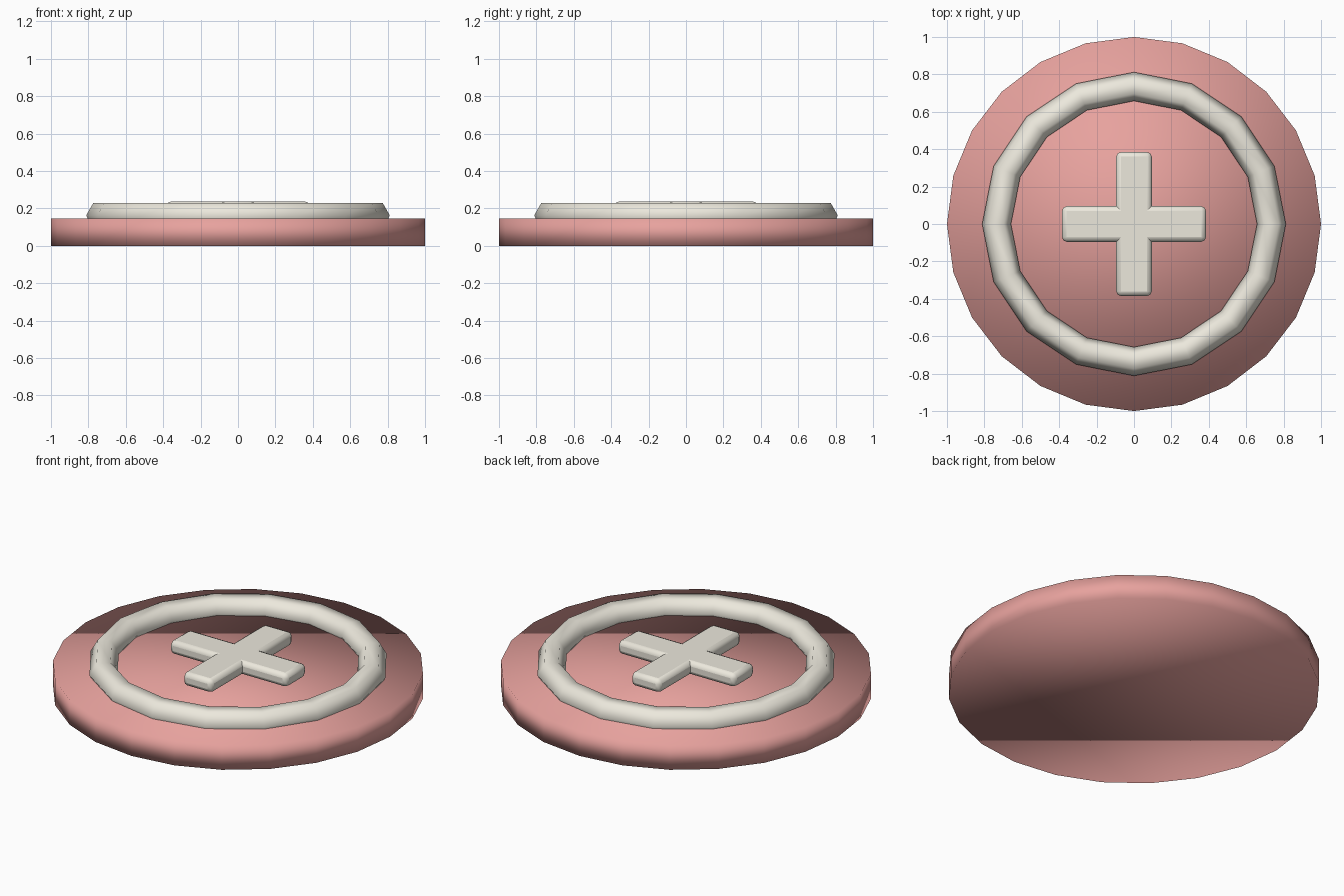
import bpy

if "Cube" in bpy.data.objects:
    bpy.data.objects.remove(bpy.data.objects["Cube"])


def material(name, rgb):
    m = bpy.data.materials.new(name)
    m.diffuse_color = (*rgb, 1)
    m.use_nodes = True
    m.node_tree.nodes["Principled BSDF"].inputs["Base Color"].default_value = m.diffuse_color
    return m


pink = material("pink", (0.8, 0.36, 0.34))
ivory = material("ivory", (0.84, 0.81, 0.72))


def finish(name, mat):
    ob = bpy.context.object
    ob.name = name
    ob.data.materials.append(mat)
    return ob


# Base disc, 24 sides, smooth shaded over its rim
bpy.ops.mesh.primitive_cylinder_add(vertices=24, radius=1, depth=0.145, location=(0, 0, 0.0725))
finish("base_disc", pink)
bpy.ops.object.shade_smooth()

# Raised ring: 16 segments with a six-sided section, sunk into the disc
bpy.ops.mesh.primitive_torus_add(major_radius=0.735, minor_radius=0.077, major_segments=16,
                                 minor_segments=6, location=(0, 0, 0.162))
finish("raised_ring", ivory)
bpy.ops.object.shade_smooth()

# Cross made of two bevelled bars
for name, size in (("cross_bar_x", (0.77, 0.19, 0.08)), ("cross_bar_y", (0.19, 0.77, 0.08))):
    bpy.ops.mesh.primitive_cube_add(size=1, location=(0, 0, 0.196))
    bar = finish(name, ivory)
    bar.scale = size
    bpy.ops.object.transform_apply(location=False, rotation=False, scale=True)
    bevel = bar.modifiers.new("soft_edges", 'BEVEL')
    bevel.width = 0.025
    bevel.segments = 2
    bpy.ops.object.shade_smooth_by_angle()
